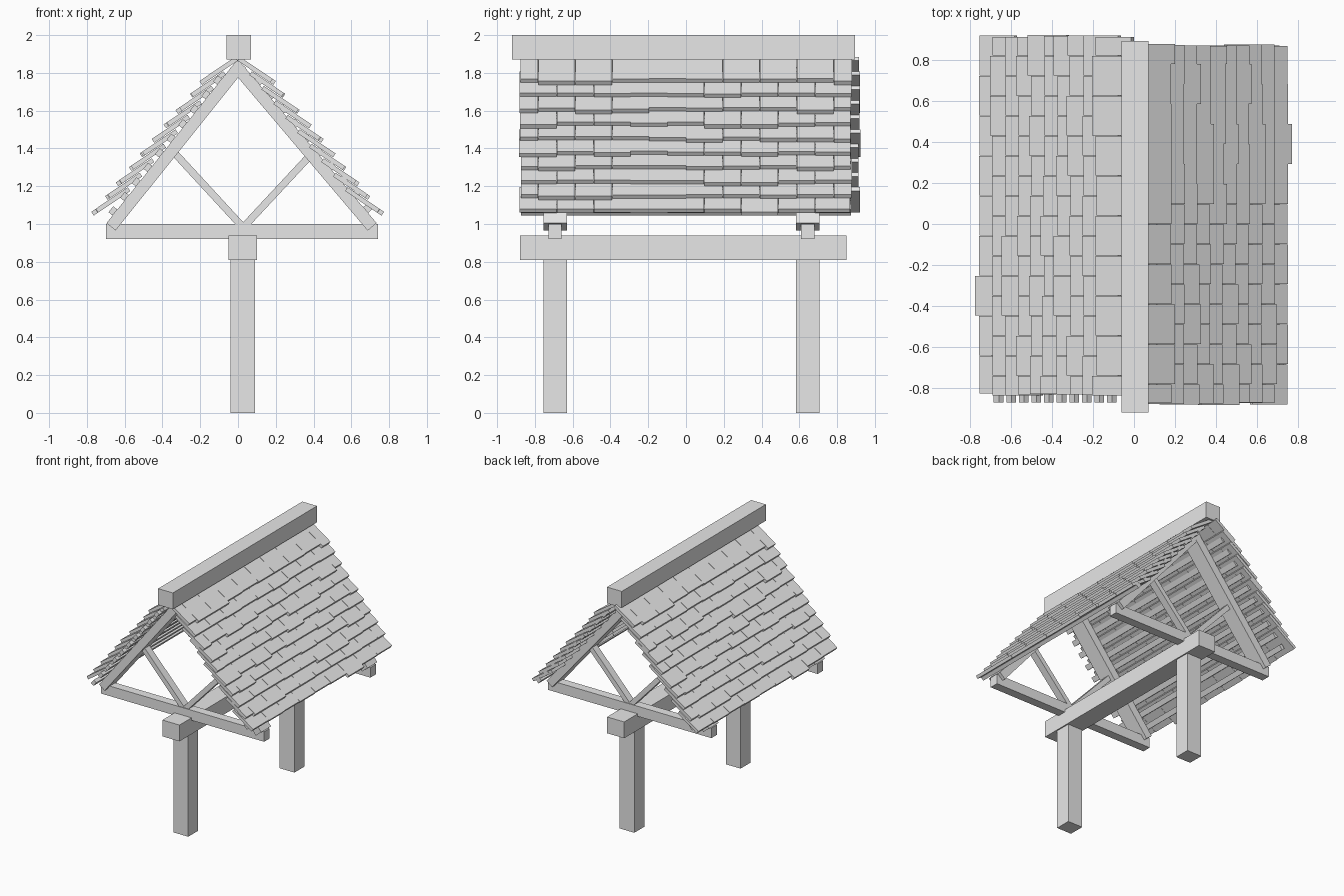
import bpy, bmesh, math, random
from mathutils import Matrix, Vector

if "Cube" in bpy.data.objects:
    bpy.data.objects.remove(bpy.data.objects["Cube"])

random.seed(4)
wood = bpy.data.materials.new("light grey")
wood.diffuse_color = (0.8, 0.8, 0.8, 1)
wood.use_nodes = True
wood.node_tree.nodes["Principled BSDF"].inputs["Base Color"].default_value = wood.diffuse_color


def add_box(bm, centre, size, angle=0.0):
    """Box tilted in the x-z plane by angle (counter-clockwise seen from the front)."""
    m = (Matrix.Translation(centre) @ Matrix.Rotation(-angle, 4, 'Y')
         @ Matrix.Diagonal((*size, 1)))
    bmesh.ops.create_cube(bm, size=1, matrix=m)


def finish(bm, name, matrix=None):
    me = bpy.data.meshes.new(name)
    bm.to_mesh(me)
    bm.free()
    if matrix:
        me.transform(matrix)
    me.materials.append(wood)
    ob = bpy.data.objects.new(name, me)
    bpy.context.collection.objects.link(ob)
    return ob


def block(name, x0, x1, y0, y1, z0, z1):
    bm = bmesh.new()
    add_box(bm, ((x0 + x1) / 2, (y0 + y1) / 2, (z0 + z1) / 2), (x1 - x0, y1 - y0, z1 - z0))
    return finish(bm, name)


def bar(name, a, b, thick, y0, y1):
    """Sloping bar between two x-z points."""
    dx, dz = b[0] - a[0], b[1] - a[1]
    bm = bmesh.new()
    add_box(bm, ((a[0] + b[0]) / 2, (y0 + y1) / 2, (a[1] + b[1]) / 2),
            (math.hypot(dx, dz), y1 - y0, thick), math.atan2(dz, dx))
    return finish(bm, name)


# Long beams
block("ridge_beam", -0.06, 0.07, -0.92, 0.895, 1.87, 2.0)
block("main_beam", -0.05, 0.10, -0.88, 0.85, 0.81, 0.94)

# Rafter centre lines, foot to top
LEFT = ((-0.672, 0.985), (0.018, 1.847))
RIGHT = ((0.71, 0.985), (-0.018, 1.845))

# Posts and roof trusses, front and back
for end, yc in (("front", -0.693), ("back", 0.645)):
    block(end + "_post", -0.04, 0.09, yc - 0.0625, yc + 0.0625, 0, 0.81)
    block(end + "_tie_beam", -0.70, 0.74, yc - 0.035, yc + 0.035, 0.92, 1.0)
    bar(end + "_left_rafter", *LEFT, 0.062, yc - 0.0625, yc + 0.0625)
    bar(end + "_right_rafter", *RIGHT, 0.062, yc - 0.062, yc + 0.062)
    bar(end + "_left_strut", (0.02, 0.99), (-0.335, 1.375), 0.038, yc - 0.03, yc + 0.03)
    bar(end + "_right_strut", (0.035, 0.99), (0.375, 1.355), 0.038, yc - 0.029, yc + 0.029)

# Battens lying on the rafters
for side, (a, b), s0 in (("left", LEFT, 0.072), ("right", RIGHT, 0.09)):
    d = (Vector(b) - Vector(a)).normalized()
    n = Vector((-d.y, d.x)) if d.x > 0 else Vector((d.y, -d.x))
    bm = bmesh.new()
    for i in range(10):
        p = Vector(a) + d * (s0 + 0.0985 * i) + n * 0.045
        add_box(bm, (p.x, 0, p.y), (0.04, 1.745, 0.028), math.atan2(d.y, d.x))
    finish(bm, side + "_battens")

# Shingle layout for one slope: ten staggered rows, uneven lower edges
TILT, LENGTH, THICK, WIDTH = math.radians(34), 0.205, 0.024, 0.1955
up = Vector((-math.cos(TILT), math.sin(TILT)))
nrm = Vector((math.sin(TILT), math.cos(TILT)))
layout = []
for row in range(10):
    lower = Vector((0.75 - 0.0633 * row, 1.08 + 0.0767 * row))
    cuts = [-0.88 + WIDTH * (k + 0.5 * (row % 2)) for k in range(10)]
    cuts = [c for c in cuts if -0.86 < c < 0.86]
    cuts = [-0.88 + random.uniform(-.005, .008)] + cuts + [0.875 + random.uniform(-.006, .006)]
    for k, (y0, y1) in enumerate(zip(cuts, cuts[1:])):
        extra = random.choice((0, 0, 0.004, 0.008, 0.016, 0.024))
        if row == 0:
            extra = 0.028 if k == 6 else 0.003 * (k % 2)
        centre = lower + up * (LENGTH - extra) / 2 - nrm * THICK / 2
        layout.append((centre, (y0 + y1) / 2, y1 - y0 - 0.002, LENGTH + extra))

# The left slope is the right one turned half a circle
turn = Matrix.Translation((-0.004, 0.04, 0)) @ Matrix.Rotation(math.pi, 4, 'Z')
for name, m in (("right_shingles", None), ("left_shingles", turn)):
    bm = bmesh.new()
    for c, y, w, length in layout:
        add_box(bm, (c.x, y, c.y), (length, w, THICK), -TILT)
    finish(bm, name, m)
